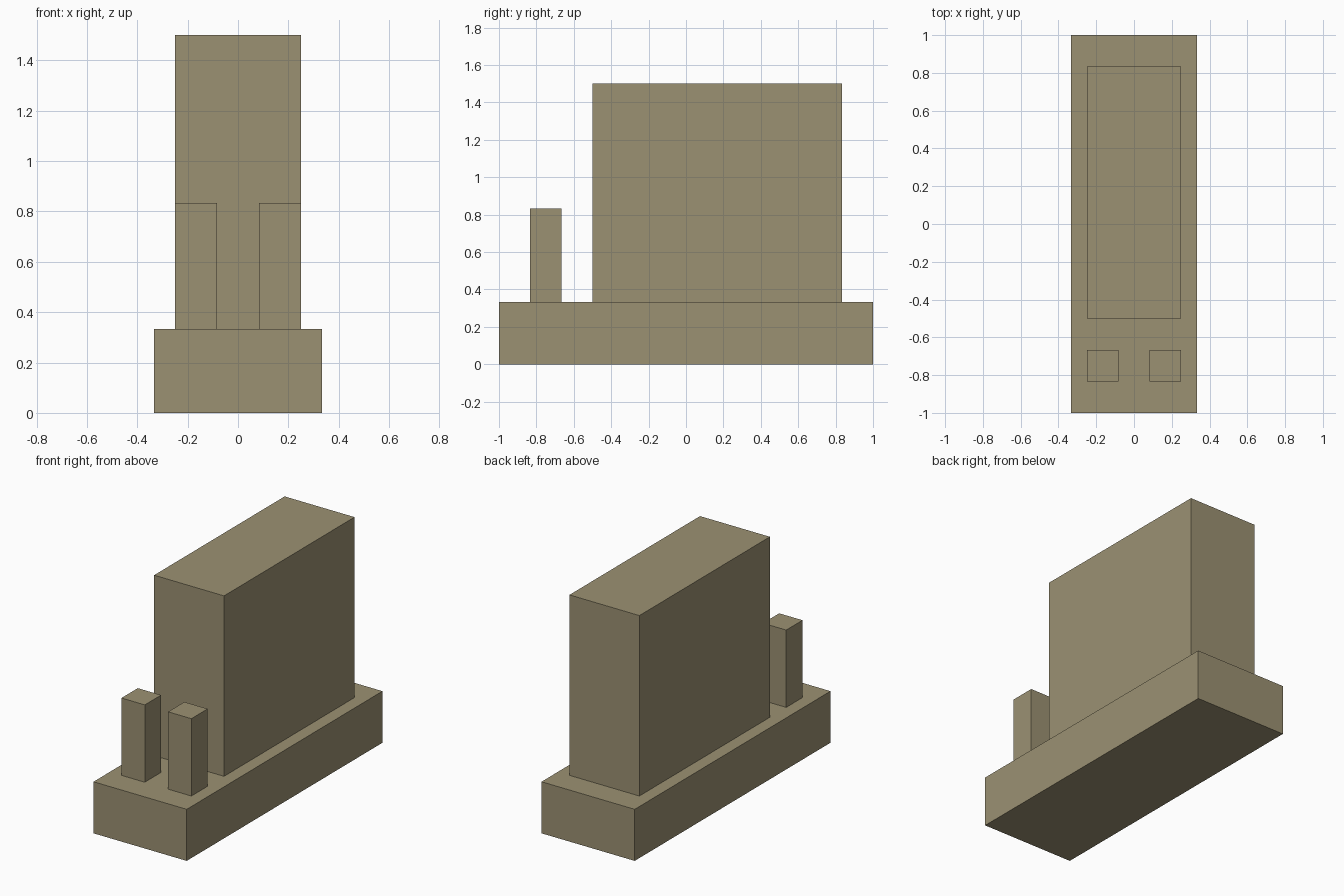
import bpy
import bmesh
from mathutils import Vector

if "Cube" in bpy.data.objects:
    bpy.data.objects.remove(bpy.data.objects["Cube"], do_unlink=True)

U = 1 / 12  # layout module

# Single flat colour
khaki = bpy.data.materials.new("khaki")
khaki.use_nodes = True
colour = (0.33, 0.283, 0.171, 1)
khaki.diffuse_color = colour
khaki.node_tree.nodes["Principled BSDF"].inputs["Base Color"].default_value = colour


def box(name, low, high):
    """Flat-faced box between two corners given in modules."""
    low, high = Vector(low) * U, Vector(high) * U
    bm = bmesh.new()
    bmesh.ops.create_cube(bm, size=1)
    bmesh.ops.scale(bm, vec=high - low, verts=bm.verts)
    mesh = bpy.data.meshes.new(name)
    bm.to_mesh(mesh)
    bm.free()
    mesh.materials.append(khaki)
    obj = bpy.data.objects.new(name, mesh)
    obj.location = (low + high) / 2
    bpy.context.collection.objects.link(obj)
    return obj


# Plinth with the tall slab standing towards the back
box("base", (-4, -12, 0), (4, 12, 4))
box("main_block", (-3, -6, 4), (3, 10, 18))

# Pair of front posts
for side, x in (("left", 2), ("right", -2)):
    box(f"{side}_front_post", (x - 1, -10, 4), (x + 1, -8, 10))
